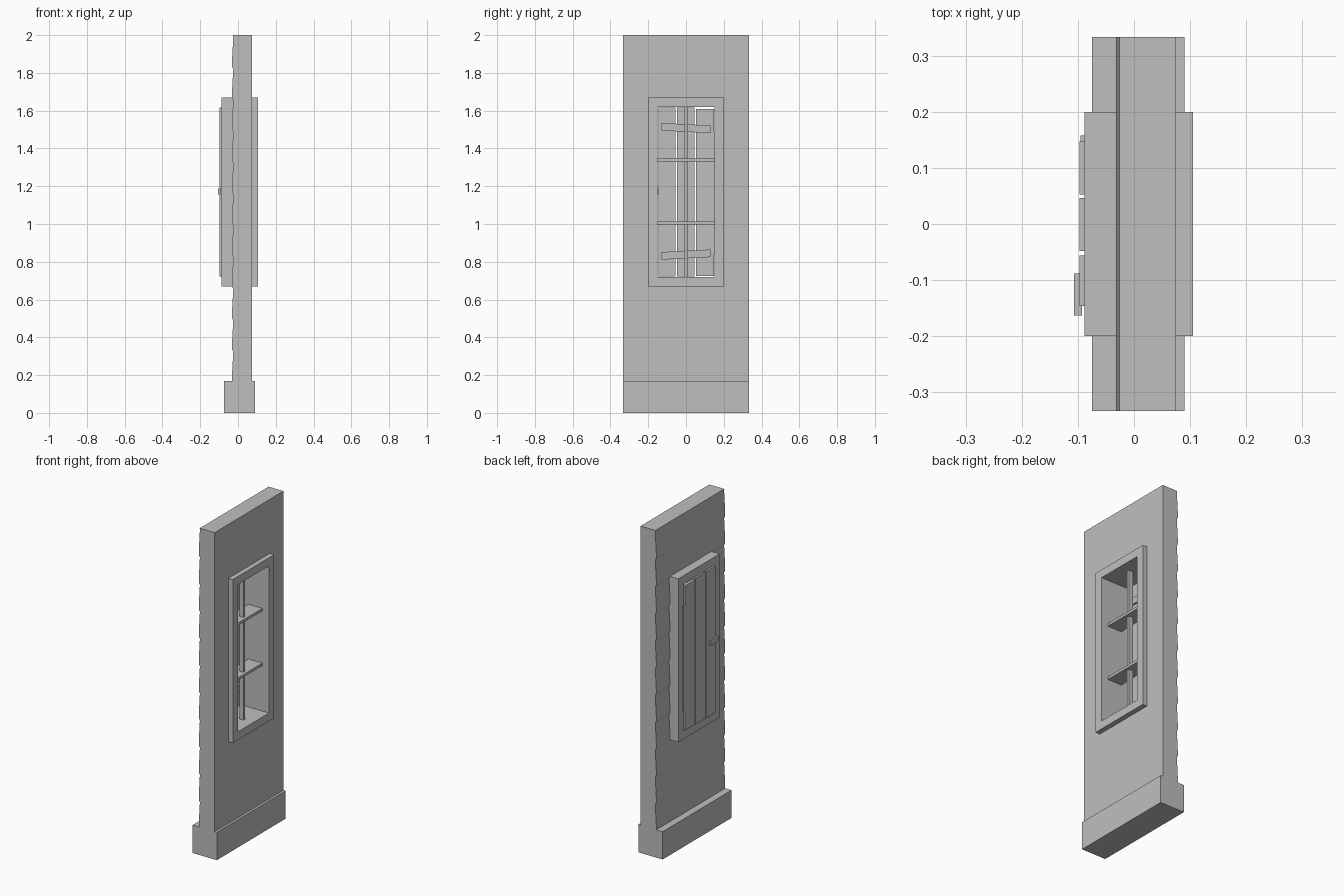
import bpy, bmesh, math

if "Cube" in bpy.data.objects:
    bpy.data.objects.remove(bpy.data.objects["Cube"], do_unlink=True)

grey = bpy.data.materials.new("plain_grey")
grey.use_nodes = True
color = (0.52, 0.52, 0.52, 1)
grey.diffuse_color = color
grey.node_tree.nodes["Principled BSDF"].inputs["Base Color"].default_value = color


def finish(name, bm):
    bmesh.ops.recalc_face_normals(bm, faces=bm.faces)
    mesh = bpy.data.meshes.new(name)
    bm.to_mesh(mesh)
    bm.free()
    mesh.materials.append(grey)
    obj = bpy.data.objects.new(name, mesh)
    bpy.context.collection.objects.link(obj)
    return obj


def box(name, x, y, z, tilt=0):
    """Box from (low, high) ranges, optionally tilted about x."""
    bm = bmesh.new()
    bmesh.ops.create_cube(bm, size=1)
    for v in bm.verts:
        v.co = [(r[1] - r[0]) * c for r, c in zip((x, y, z), v.co)]
    obj = finish(name, bm)
    obj.location = [sum(r) / 2 for r in (x, y, z)]
    obj.rotation_euler.x = math.radians(tilt)
    return obj


def extrude_profile(name, points, axis, low, high):
    """Extrude a closed profile of 3D points along one axis."""
    bm = bmesh.new()
    verts = []
    for p in points:
        v = bm.verts.new(p)
        v.co[axis] = low
        verts.append(v)
    face = bm.faces.new(verts)
    moved = bmesh.ops.extrude_face_region(bm, geom=[face], use_keep_orig=True)
    for g in moved["geom"]:
        if isinstance(g, bmesh.types.BMVert):
            g.co[axis] = high
    return finish(name, bm)


def cut(obj, cutter):
    mod = obj.modifiers.new("opening", "BOOLEAN")
    mod.operation = "DIFFERENCE"
    mod.solver = "EXACT"
    mod.object = cutter
    cutter.hide_render = True
    cutter.hide_viewport = True
    cutter.display_type = "WIRE"


# Wall with overlapping sloped boards on the outer face
BOARDS, BOTTOM, TOP = 11, 0.17, 2.0
step = (TOP - BOTTOM) / BOARDS
profile = [(0.075, 0, TOP), (0.075, 0, BOTTOM)]
for i in range(BOARDS):
    z = BOTTOM + i * step
    profile += [(-0.032, 0, z), (-0.032, 0, z + 0.03), (-0.025, 0, z + step - 0.012)]
profile.append((-0.026, 0, TOP))
wall = extrude_profile("wall", profile, 1, -0.333, 0.333)
cut(wall, box("wall_cutter", (-0.3, 0.3), (-0.17, 0.17), (0.7, 1.64)))

# Footing
box("footing", (-0.075, 0.09), (-0.333, 0.333), (0, 0.17))

# Window frame
frame = box("window_frame", (-0.088, 0.105), (-0.2, 0.2), (0.67, 1.67))
cut(frame, box("frame_cutter", (-0.3, 0.3), (-0.15, 0.15), (0.72, 1.62)))

# Window bars
box("upright_bar", (0.015, 0.042), (-0.009, 0.009), (0.72, 1.62))
for name, z in (("lower_crossbar", 1.005), ("upper_crossbar", 1.34)):
    box(name, (-0.035, 0.06), (-0.15, 0.15), (z - 0.008, z + 0.008))

# Shutter planks and tilted battens
planks = [(-0.146, -0.056, 0.722, 1.618),
          (-0.048, 0.046, 0.722, 1.618),
          (0.053, 0.147, 0.725, 1.609)]
for i, (y0, y1, z0, z1) in enumerate(planks):
    box(f"shutter_plank_{i + 1}", (-0.097, -0.08), (y0, y1), (z0, z1))
for name, z, tilt in (("upper_batten", 1.508, -3), ("lower_batten", 0.838, 3)):
    box(name, (-0.08, -0.068), (-0.13, 0.13), (z - 0.02, z + 0.02), tilt)

# Hinge strip and latch
box("hinge_strip", (-0.095, -0.084), (0.147, 0.158), (0.84, 1.49))
box("latch", (-0.107, -0.093), (-0.163, -0.088), (1.157, 1.188))
